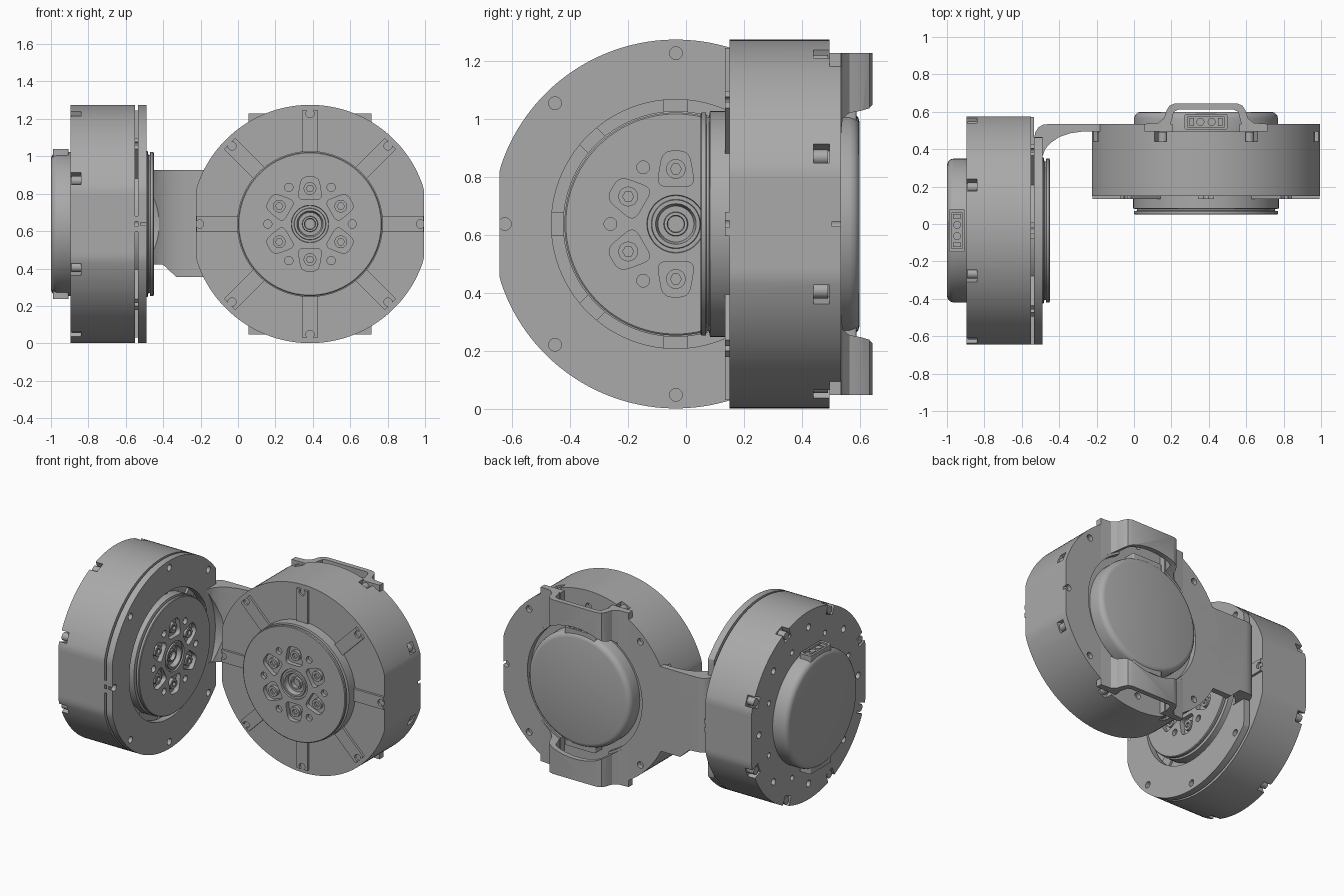
import bpy, bmesh
from math import pi, sin, cos, radians
from mathutils import Matrix, Vector

cube = bpy.data.objects.get("Cube")
if cube:
    bpy.data.objects.remove(cube, do_unlink=True)

grey = bpy.data.materials.new("machined grey")
grey.use_nodes = True
grey.diffuse_color = (0.4, 0.4, 0.4, 1)
grey.node_tree.nodes["Principled BSDF"].inputs["Base Color"].default_value = (0.4, 0.4, 0.4, 1)
made = []

R, FLAT = 0.637, 0.61          # housing radius and half width across flats
MID = 0.638                    # height of both axes


def frame(x, y, z, origin):
    """Matrix from three axis directions and an origin."""
    m = Matrix((x, y, z)).transposed().to_4x4()
    m.translation = Vector(origin)
    return m


def finish(name, bm, matrix):
    bmesh.ops.recalc_face_normals(bm, faces=bm.faces)
    bm.transform(matrix)
    mesh = bpy.data.meshes.new(name)
    bm.to_mesh(mesh)
    bm.free()
    obj = bpy.data.objects.new(name, mesh)
    bpy.context.scene.collection.objects.link(obj)
    made.append(obj)
    return obj


def prisms(name, parts, matrix):
    """One object from several (outline, bottom, top) prisms."""
    bm = bmesh.new()
    for pts, low, high in parts:
        face = bm.faces.new([bm.verts.new((p[0], p[1], low)) for p in pts])
        out = bmesh.ops.extrude_face_region(bm, geom=[face], use_keep_orig=True)
        new = [v for v in out["geom"] if isinstance(v, bmesh.types.BMVert)]
        bmesh.ops.translate(bm, verts=new, vec=(0, 0, high - low))
    return finish(name, bm, matrix)


def lathe(name, profile, matrix, steps=96):
    bm = bmesh.new()
    verts = [bm.verts.new((r, 0, z)) for r, z in profile]
    edges = [bm.edges.new(pair) for pair in zip(verts, verts[1:])]
    bmesh.ops.spin(bm, geom=verts + edges, cent=(0, 0, 0), axis=(0, 0, 1),
                   angle=2 * pi, steps=steps)
    bmesh.ops.remove_doubles(bm, verts=bm.verts, dist=1e-5)
    return finish(name, bm, matrix)


def cut(obj, cutter):
    mod = obj.modifiers.new("cut", "BOOLEAN")
    mod.operation, mod.solver, mod.object = "DIFFERENCE", "EXACT", cutter
    dg = bpy.context.evaluated_depsgraph_get()
    obj.data = bpy.data.meshes.new_from_object(obj.evaluated_get(dg))
    obj.modifiers.clear()
    made.remove(cutter)
    bpy.data.objects.remove(cutter, do_unlink=True)


def disc(r, cx=0, cy=0, n=24, xlim=(-9, 9), ylim=(-9, 9)):
    """Circle outline, flattened at the given limits."""
    pts = []
    for i in range(n):
        a = 2 * pi * (i + 0.5) / n
        pts.append((cx + min(max(r * cos(a), xlim[0]), xlim[1]),
                    cy + min(max(r * sin(a), ylim[0]), ylim[1])))
    return pts


def rect(x0, x1, y0, y1):
    return [(x0, y0), (x1, y0), (x1, y1), (x0, y1)]


def turn(pts, degrees):
    a = radians(degrees)
    return [(x * cos(a) - y * sin(a), x * sin(a) + y * cos(a)) for x, y in pts]


def rounded(pts, r):
    """Round the corners of a convex outline."""
    out = []
    for i, p in enumerate(pts):
        p, a, b = Vector(p), Vector(pts[i - 1]), Vector(pts[(i + 1) % len(pts)])
        a, b = p + (a - p).normalized() * r, p + (b - p).normalized() * r
        for k in range(6):
            t = k / 5
            out.append(tuple(a * (1 - t) ** 2 + p * 2 * t * (1 - t) + b * t * t))
    return out


def around(pts, low, high, count, start=0):
    return [(turn(pts, start + i * 360 / count), low, high) for i in range(count)]


HOUSING = disc(R, n=144, xlim=(-FLAT, FLAT))
RIM_HOLE = disc(0.022, 0.59)


def actuator(side, m):
    # Housing with bolt notches and rear holes
    body = prisms(side + "_housing", [(HOUSING, 0, 0.345)], m)
    cut(body, prisms("cutter", around(rect(0.575, 0.7, -0.035, 0.035), -0.02, 0.055, 8, 22.5)
                     + around(disc(0.022, 0.53), -0.02, 0.03, 8)
                     + around(disc(0.018, 0.46), -0.02, 0.03, 8, 22.5), m))
    prisms(side + "_housing_bolts", around(disc(0.026, 0.603), 0.004, 0.06, 8, 22.5), m)

    # Raised spokes on the front face
    ribs = prisms(side + "_spokes", around(rect(0.37, 0.608, -0.042, 0.042), 0.335, 0.36, 8), m)
    cut(ribs, prisms("cutter", around(RIM_HOLE, 0.3, 0.4, 8), m))

    # Output hub with stepped centre, pockets and dowel holes
    hub = lathe(side + "_output_hub",
                [(0, 0.3), (0.39, 0.3), (0.39, 0.412), (0.37, 0.416), (0.37, 0.424),
                 (0.385, 0.426), (0.385, 0.441), (0.38, 0.445), (0.1, 0.445), (0.098, 0.435),
                 (0.085, 0.435), (0.083, 0.445), (0.07, 0.445), (0.062, 0.415),
                 (0.042, 0.415), (0.04, 0.43), (0.03, 0.43), (0.028, 0.405), (0, 0.405)], m)
    pocket = rounded([(0.13, -0.066), (0.252, -0.045), (0.252, 0.045), (0.13, 0.066)], 0.035)
    cut(hub, prisms("cutter", around(pocket, 0.415, 0.5, 6, 30)
                    + around(disc(0.022, 0.226), 0.42, 0.5, 6), m))
    bolts = prisms(side + "_hub_bolts", around(disc(0.034, 0.19), 0.41, 0.438, 6, 30), m)
    cut(bolts, prisms("cutter", around(disc(0.019, 0.19, n=6), 0.422, 0.5, 6, 30), m))

    # Rounded rear cover
    lathe(side + "_rear_cover",
          [(0, 0.01), (0.385, 0.01), (0.385, -0.07), (0.38, -0.087), (0.367, -0.1),
           (0.35, -0.105), (0, -0.105)], m)

    # Plug sockets above and below the cover
    for label, s in (("upper", 1), ("lower", -1)):
        sm = m @ Matrix.Rotation(0 if s > 0 else pi, 4, "Z")
        up = sm @ frame((1, 0, 0), (0, 0, -1), (0, 1, 0), (0, 0, 0))
        socket = prisms(f"{side}_{label}_socket", [(rounded(rect(-0.115, 0.115, 0.01, 0.094), 0.012), 0.3, 0.4)], up)
        cut(socket, prisms("cutter", [(rect(-0.095, 0.095, 0.022, 0.08), 0.385, 0.45)], up))
        prisms(f"{side}_{label}_pins",
               [(disc(0.021, x, 0.051), 0.37, 0.397) for x in (-0.03, 0.03)]
               + [(rect(x - 0.012, x + 0.012, 0.03, 0.072), 0.37, 0.394) for x in (-0.077, 0.077)], up)


# Two identical actuators at right angles
right = frame((0, 1, 0), (0, 0, 1), (1, 0, 0), (-0.895, -0.035, MID))
left = frame((1, 0, 0), (0, 0, 1), (0, -1, 0), (0.385, 0.495, MID))
actuator("right", right)
actuator("left", left)

# Bracket ring on the front of the right actuator
ring = prisms("bracket_ring", [(disc(R, n=144, xlim=(-FLAT, 0.5)), 0.36, 0.405)], right)
cut(ring, prisms("cutter", [(disc(0.43, n=96), 0.3, 0.5)] + around(RIM_HOLE, 0.375, 0.5, 8), right))

# Bracket plate on the back of the left actuator, open under the bridges
plate = prisms("bracket_plate", [(disc(R, n=144, xlim=(-FLAT, FLAT), ylim=(-0.59, 0.59)), -0.04, 0)], left)
cut(plate, prisms("cutter", [(disc(0.43, n=96), -0.1, 0.1)], left))
cut(plate, prisms("cutter", [(rect(-0.18, 0.18, -0.7, 0.7), -0.1, 0.1)], left))
cut(plate, prisms("cutter", [(turn(RIM_HOLE, a), -0.1, -0.01) for a in (0, 45, 135, 180, 225, 315)], left))

# Two bridges arching over the sockets
half = [(0.33, 0.0), (0.33, 0.04), (0.255, 0.046), (0.225, 0.07), (0.21, 0.115),
        (0.195, 0.138), (0.165, 0.15)]
inner = [(0.15, 0.116), (0.172, 0.105), (0.183, 0.06), (0.195, 0.025), (0.22, 0.0)]
outer_edge = half + [(-x, y) for x, y in reversed(half)]
inner_edge = [(-x, y) for x, y in reversed(inner)] + inner
upright = frame((1, 0, 0), (0, 1, 0), (0, 0, 1), (0.385, 0.495, MID))
bridge = prisms("bracket_bridges", [(outer_edge + inner_edge, -0.59, 0.59)], upright)
cut(bridge, prisms("cutter", [(disc(0.445, n=96), -0.3, 0.1)], left))

# Curved arm joining ring and plate
arm_outline = [(-0.535, 0.36), (-0.535, 0.45), (-0.528, 0.49), (-0.51, 0.518), (-0.485, 0.531),
               (-0.45, 0.535), (0, 0.535), (0, 0.495), (-0.27, 0.495), (-0.34, 0.485),
               (-0.4, 0.465), (-0.45, 0.43), (-0.475, 0.4), (-0.49, 0.36)]
world = Matrix.Identity(4)
arm = prisms("bracket_arm", [(arm_outline, 0.355, 0.928)], world)
cut(arm, prisms("cutter", [(disc(0.43, n=96), 0.3, 0.405)], right))
cut(arm, prisms("cutter", [(disc(0.485, n=96), 0.41, 0.7)], right))
cut(arm, prisms("cutter", [(disc(0.43, n=96), -0.1, 0.1)], left))
facing = frame((1, 0, 0), (0, 0, 1), (0, -1, 0), (0, 0, 0))
cut(arm, prisms("cutter", [([(-0.6, 0.3), (-0.33, 0.3), (-0.33, 0.355), (-0.4, 0.42), (-0.6, 0.43)], -0.8, 0.2)], facing))

# One material and smooth curved walls with sharp edges
bpy.ops.object.select_all(action="DESELECT")
for obj in made:
    obj.data.materials.clear()
    obj.data.materials.append(grey)
    obj.select_set(True)
bpy.context.view_layer.objects.active = made[0]
bpy.ops.object.shade_smooth_by_angle(angle=radians(30))
